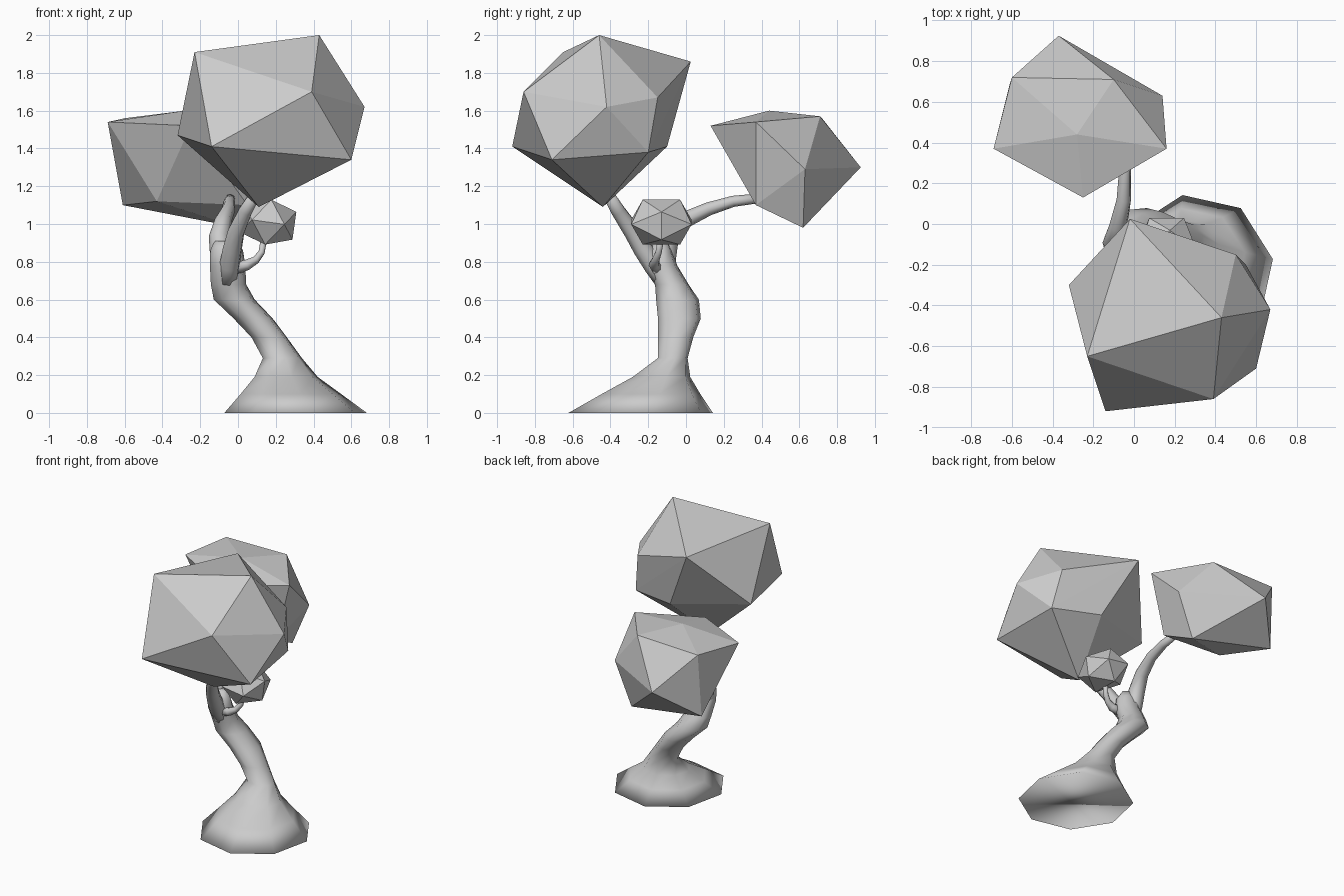
import bpy, bmesh, math
from mathutils import Vector

if "Cube" in bpy.data.objects:
    bpy.data.objects.remove(bpy.data.objects["Cube"])

SIDES = 8


def finish(name, bm, smooth):
    bmesh.ops.recalc_face_normals(bm, faces=bm.faces)
    me = bpy.data.meshes.new(name)
    bm.to_mesh(me)
    bm.free()
    ob = bpy.data.objects.new(name, me)
    bpy.context.collection.objects.link(ob)
    if smooth:
        for p in me.polygons:
            p.use_smooth = True
    return ob


def loft(name, rings):
    """Skin a list of vertex-position rings into a smooth closed tube."""
    bm = bmesh.new()
    loops = [[bm.verts.new(p) for p in r] for r in rings]
    for a, b in zip(loops, loops[1:]):
        for i in range(SIDES):
            j = (i + 1) % SIDES
            bm.faces.new((a[i], a[j], b[j], b[i]))
    bm.faces.new(loops[-1])
    bm.faces.new(loops[0][::-1])
    return finish(name, bm, True)


def angles():
    return [math.radians(10) + 2 * math.pi * i / SIDES for i in range(SIDES)]


def branch(name, path):
    """Tapered tube along points (x, y, z, radius)."""
    pts = [Vector(p[:3]) for p in path]
    side, rings = Vector((1, 0, 0)), []
    for i, p in enumerate(pts):
        t = (pts[min(i + 1, len(pts) - 1)] - pts[max(i - 1, 0)]).normalized()
        side = (side - t * side.dot(t)).normalized()
        up = t.cross(side)
        r = path[i][3]
        rings.append([p + (side * math.cos(a) + up * math.sin(a)) * r for a in angles()])
    return loft(name, rings)


def canopy(name, corners):
    """Flat-faced irregular 12-corner foliage lump."""
    bm = bmesh.new()
    for c in corners:
        bm.verts.new(c)
    bmesh.ops.convex_hull(bm, input=bm.verts)
    return finish(name, bm, False)


# Trunk: horizontal oval rings (z, cx, cy, rx, ry), flared at the ground
trunk = [(0, .305, -.24, .383, .388), (.10, .28, -.185, .27, .265),
         (.19, .255, -.13, .17, .155), (.29, .235, -.07, .105, .08),
         (.40, .165, -.055, .095, .095), (.50, .08, -.035, .105, .115),
         (.60, -.02, -.045, .11, .115), (.68, -.05, -.075, .095, .09),
         (.78, -.055, -.125, .095, .08), (.86, -.06, -.135, .088, .062),
         (.91, -.065, -.13, .06, .035)]
loft("trunk", [[(cx + rx * math.cos(a), cy + ry * math.sin(a), z) for a in angles()]
               for z, cx, cy, rx, ry in trunk])

# Branches
branch("back_branch", [(-.06, -.10, .70, .05), (-.09, -.11, .82, .058), (-.10, -.09, .93, .055),
                       (-.078, -.01, 1.02, .045), (-.05, .12, 1.08, .036),
                       (-.045, .25, 1.12, .03), (-.04, .42, 1.14, .025)])
branch("front_branch", [(-.055, -.09, .66, .05), (-.045, -.17, .78, .055), (-.03, -.23, .87, .052),
                        (-.01, -.285, .96, .046), (.04, -.36, 1.07, .038), (.10, -.42, 1.17, .03)])
branch("twig", [(-.01, -.15, .765, .035), (.05, -.17, .785, .028), (.095, -.16, .81, .021),
                (.125, -.145, .85, .018), (.14, -.13, .94, .017)])

# Large front foliage
canopy("front_foliage", [(-.23, -.65, 1.91), (.43, -.46, 2.0), (-.02, .025, 1.86), (.67, -.42, 1.62),
                         (.39, -.86, 1.70), (-.14, -.92, 1.41), (.60, -.71, 1.34), (.11, -.44, 1.09),
                         (-.32, -.30, 1.47), (.50, -.15, 1.67), (.55, -.20, 1.38), (.20, -.10, 1.41)])

# Medium back foliage
canopy("back_foliage", [(-.69, .37, 1.54), (-.60, .72, 1.56), (-.28, .44, 1.60), (-.10, .71, 1.57),
                        (-.25, .13, 1.52), (.16, .37, 1.54), (-.37, .925, 1.30), (.14, .63, 1.29),
                        (.01, .62, .98), (.05, .37, 1.10), (-.61, .69, 1.10), (-.43, .38, 1.12)])

# Small side foliage: icosahedron turned edge-up, then stretched
bpy.ops.mesh.primitive_ico_sphere_add(subdivisions=1, radius=1 / .851, location=(.16, -.13, 1.01),
                                      rotation=(0, math.radians(-31.7), math.radians(90)))
small = bpy.context.object
small.name = "small_foliage"
bpy.ops.object.transform_apply(location=False, rotation=True, scale=False)
small.scale = (.14, .16, .12)
small.rotation_euler = (0, math.radians(8), 0)
